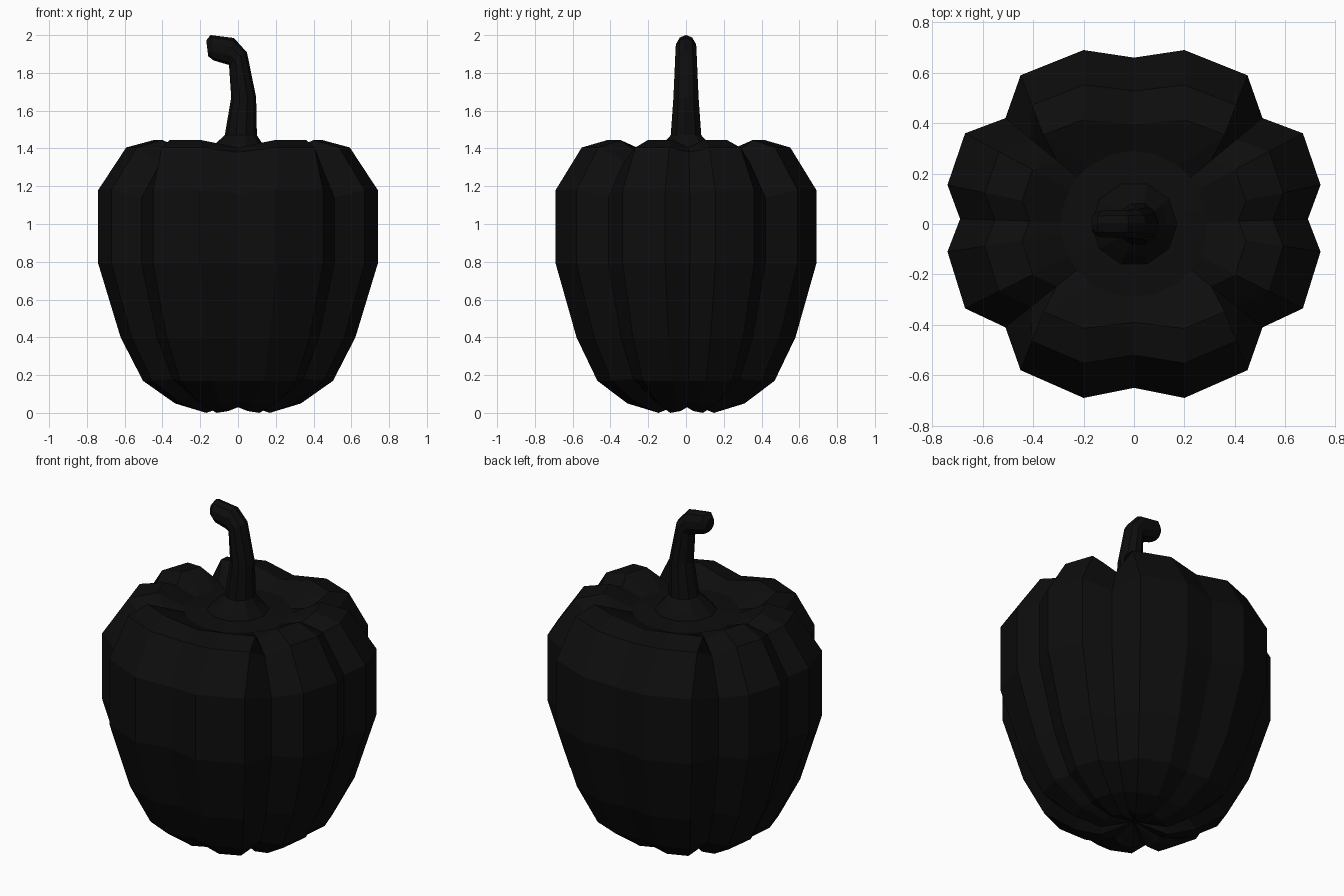
import bpy, bmesh, math

if "Cube" in bpy.data.objects:
    bpy.data.objects.remove(bpy.data.objects["Cube"])

# Near-black material shared by both parts
mat = bpy.data.materials.new("black")
mat.diffuse_color = (0.004, 0.004, 0.004, 1)
mat.use_nodes = True
mat.node_tree.nodes["Principled BSDF"].inputs["Base Color"].default_value = mat.diffuse_color


def loft(name, rings, bottom=None, top=None):
    """Skin a list of closed rings, closing the ends with a fan or a cap."""
    bm = bmesh.new()
    loops = [[bm.verts.new(p) for p in ring] for ring in rings]
    n = len(loops[0])
    for lo, hi in zip(loops, loops[1:]):
        for i in range(n):
            j = (i + 1) % n
            bm.faces.new((lo[i], lo[j], hi[j], hi[i]))
    for loop, tip in ((loops[0], bottom), (loops[-1], top)):
        if tip:
            c = bm.verts.new(tip)
            for i in range(n):
                bm.faces.new((loop[i], loop[(i + 1) % n], c))
        else:
            bm.faces.new(loop)
    bmesh.ops.recalc_face_normals(bm, faces=bm.faces)
    mesh = bpy.data.meshes.new(name)
    bm.to_mesh(mesh)
    bm.free()
    mesh.materials.append(mat)
    obj = bpy.data.objects.new(name, mesh)
    bpy.context.collection.objects.link(obj)
    return obj


# Widest cross-section, right half from back to front, then mirrored
# Kinds: n = shallow groove, g = deep groove, a/b = front and back lobes, s/t = side lobes
half = [(0, .66, 'n'), (.20, .69, 'a'), (.45, .59, 'b'), (.51, .42, 'g'),
        (.67, .36, 't'), (.74, .155, 's'), (.69, .02, 'n'), (.74, -.11, 's'),
        (.67, -.335, 't'), (.51, -.41, 'g'), (.45, -.58, 'b'), (.20, -.69, 'a'),
        (0, -.65, 'n')]
outline = half + [(-x, y, k) for x, y, k in half[-2:0:-1]]

# Body profile: scale, then heights of lobe, shallow groove and deep groove
profile = [(.25, .00, .03, .04), (.45, .05, .06, .08), (.68, .17, .17, .18),
           (.84, .40, .40, .40), (1.0, .79, .79, .79), (1.0, 1.18, 1.16, 1.14),
           (.80, 1.405, 1.38, 1.33), (.60, 1.445, 1.405, 1.37)]

rings = []
for f, z_lobe, z_shallow, z_deep in profile:
    ring = []
    for x, y, k in outline:
        z = {'n': z_shallow, 'g': z_deep}.get(k, z_lobe)
        if f == .25 and k in 'as':
            z = .01
        fx = f
        if z > 1.2:  # front and back lobes stay broad over the shoulder
            fx = {'a': 1.0, 'b': (f + 1) / 2}.get(k, f)
        ring.append((x * fx, y * f, z))
    rings.append(ring)

# Round hollow around the stem
for r, z in ((.29, 1.37), (.18, 1.38)):
    ring = []
    for x, y, k in outline:
        d = math.hypot(x, y)
        ring.append((x / d * r, y / d * r, z))
    rings.append(ring)
loft("pepper_body", rings, bottom=(0, 0, .06), top=(0, 0, 1.38))

# Hooked stem: centre x, centre z, in-plane radius, depth radius, tilt in degrees
path = [(0, 1.37, .18, .175, 0), (.005, 1.425, .125, .13, 0),
        (.015, 1.47, .085, .085, 0), (.03, 1.67, .066, .07, 0),
        (.0, 1.875, .058, .06, 35), (-.04, 1.915, .072, .058, 75),
        (-.137, 1.933, .068, .055, 97), (-.163, 1.93, .042, .035, 97)]
stem = []
for cx, cz, rx, ry, tilt in path:
    t = math.radians(tilt)
    angles = [math.tau * i / 10 for i in range(10)]
    stem.append([(cx + rx * math.cos(a) * math.cos(t), ry * math.sin(a),
                  cz + rx * math.cos(a) * math.sin(t)) for a in angles])
loft("stem", stem)
